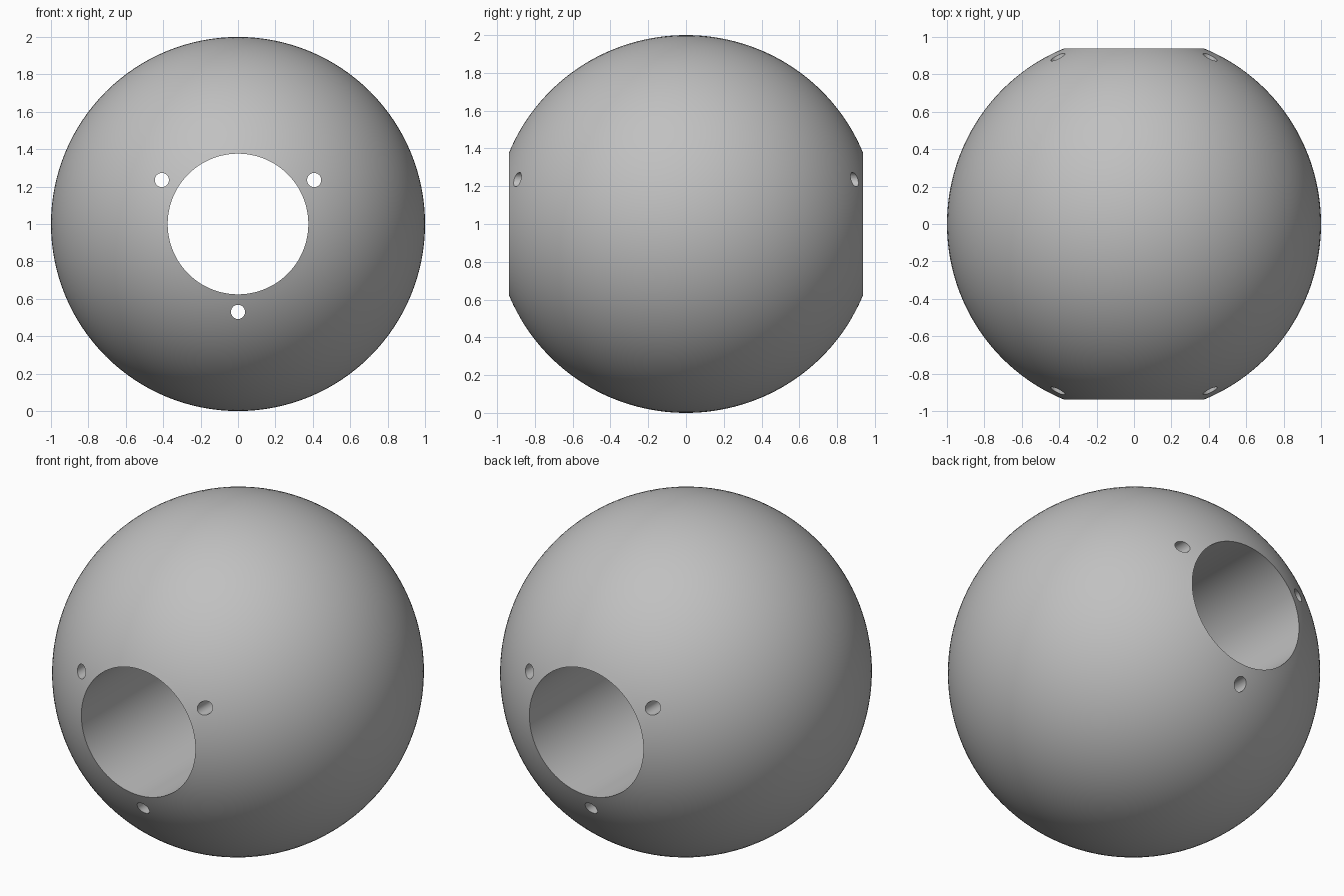
import bpy
import bmesh
from math import sin, cos, pi, asin, radians
from mathutils import Matrix, Vector

BORE, STRETCH = 0.376, 1.012
PIN_RADIUS, PIN_RING = 0.038, 0.47
SIDES, RINGS = 128, 64

cube = bpy.data.objects.get("Cube")
if cube:
    bpy.data.objects.remove(cube, do_unlink=True)

grey = bpy.data.materials.new("plain grey")
grey.use_nodes = True
colour = (0.53, 0.53, 0.53, 1)
grey.diffuse_color = colour
grey.node_tree.nodes["Principled BSDF"].inputs["Base Color"].default_value = colour


def add_object(name, bm):
    bmesh.ops.recalc_face_normals(bm, faces=bm.faces)
    mesh = bpy.data.meshes.new(name)
    bm.to_mesh(mesh)
    bm.free()
    mesh.materials.append(grey)
    obj = bpy.data.objects.new(name, mesh)
    bpy.context.collection.objects.link(obj)
    return obj


# Bead: rounded outer profile closed by the straight bore, turned about y
bm = bmesh.new()
start = asin(BORE)
profile = []
for i in range(RINGS + 1):
    a = start + (pi - 2 * start) * i / RINGS
    profile.append(bm.verts.new((sin(a), -cos(a) * STRETCH, 0)))
edges = [bm.edges.new((profile[i - 1], profile[i])) for i in range(len(profile))]
bmesh.ops.spin(bm, geom=profile + edges, cent=(0, 0, 0), axis=(0, 1, 0),
               angle=2 * pi, steps=SIDES)
bmesh.ops.remove_doubles(bm, verts=bm.verts, dist=0.0001)
bmesh.ops.translate(bm, verts=bm.verts, vec=(0, 0, 1))
bead = add_object("drilled_ball", bm)

# Three small holes running the full depth, spaced around the bore
bm = bmesh.new()
for degrees in (30, 150, 270):
    a = radians(degrees)
    centre = Vector((PIN_RING * cos(a), 0, 1 + PIN_RING * sin(a)))
    bmesh.ops.create_cone(bm, cap_ends=True, segments=32, radius1=PIN_RADIUS,
                          radius2=PIN_RADIUS, depth=3,
                          matrix=Matrix.Translation(centre) @ Matrix.Rotation(pi / 2, 4, "X"))
cutter = add_object("small_hole_cutter", bm)

cut = bead.modifiers.new("small holes", "BOOLEAN")
cut.operation = "DIFFERENCE"
cut.solver = "EXACT"
cut.object = cutter
bpy.context.view_layer.objects.active = bead
bead.select_set(True)
cutter.select_set(False)
bpy.ops.object.modifier_apply(modifier=cut.name)
bpy.data.objects.remove(cutter, do_unlink=True)

# Smooth surfaces with crisp hole rims
bpy.ops.object.shade_smooth_by_angle(angle=radians(30))
